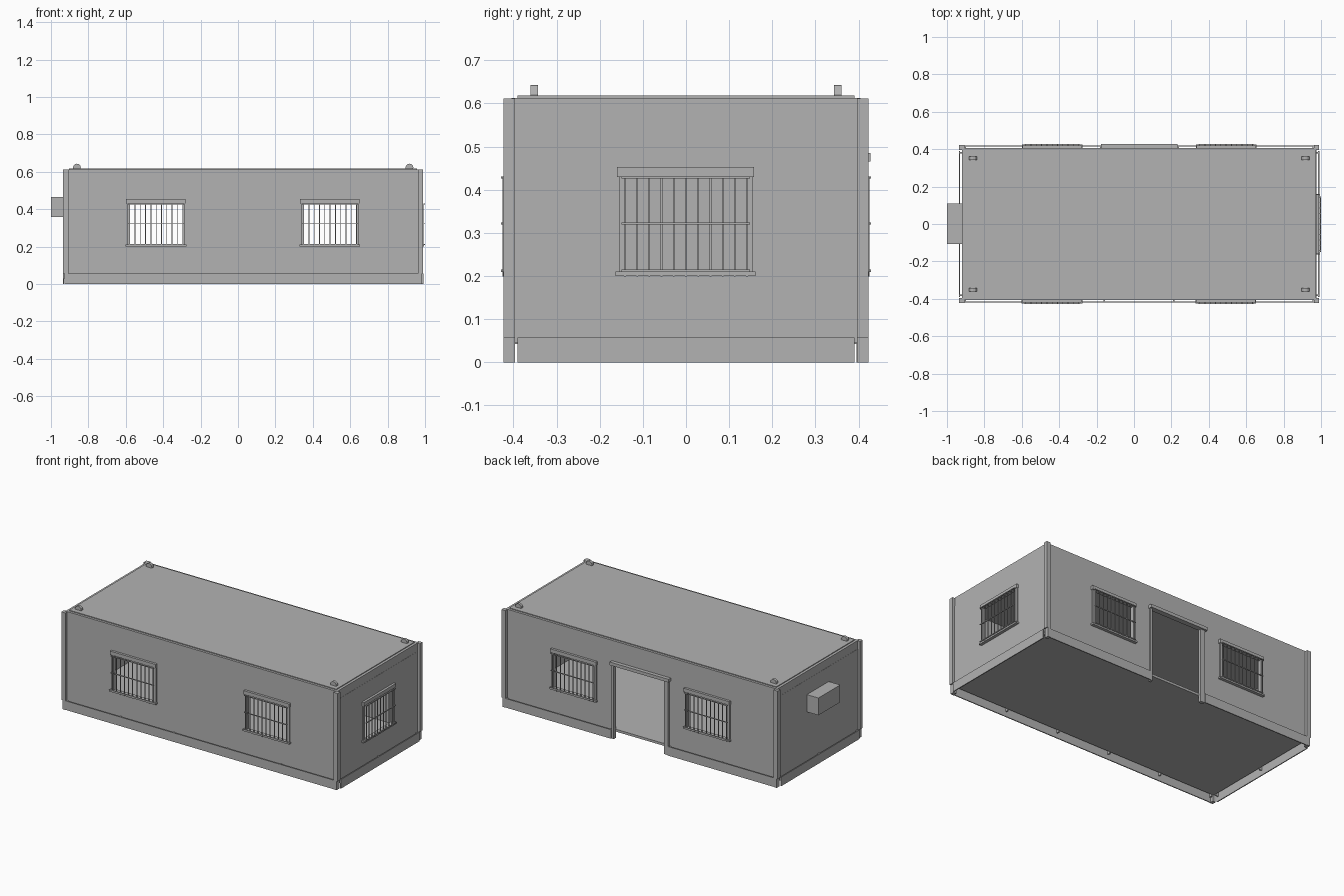
import bpy, bmesh, math
from mathutils import Matrix, Vector

if "Cube" in bpy.data.objects:
    bpy.data.objects.remove(bpy.data.objects["Cube"])

grey = bpy.data.materials.new("plain grey")
grey.diffuse_color = (0.45, 0.45, 0.45, 1)
grey.use_nodes = True
grey.node_tree.nodes["Principled BSDF"].inputs["Base Color"].default_value = grey.diffuse_color

X0, X1, Y = -0.915, 0.97, 0.40      # wall outer limits
XC = (X0 + X1) / 2


def finish(name, bm, mat=None):
    if mat:
        bm.transform(mat)
    bmesh.ops.recalc_face_normals(bm, faces=bm.faces)
    me = bpy.data.meshes.new(name)
    bm.to_mesh(me)
    bm.free()
    ob = bpy.data.objects.new(name, me)
    bpy.context.collection.objects.link(ob)
    me.materials.append(grey)
    return ob


def add_box(bm, x0, x1, y0, y1, z0, z1):
    m = Matrix.Translation(((x0 + x1) / 2, (y0 + y1) / 2, (z0 + z1) / 2))
    m = m @ Matrix.Diagonal((x1 - x0, y1 - y0, z1 - z0, 1))
    bmesh.ops.create_cube(bm, size=1, matrix=m)


def boxes(name, items, mat=None):
    bm = bmesh.new()
    for b in items:
        add_box(bm, *b)
    return finish(name, bm, mat)


# A wall frame: local x along the wall, local -y outward, z up
def place(x, y, deg):
    return Matrix.Translation((x, y, 0)) @ Matrix.Rotation(math.radians(deg), 4, 'Z')


FRONT, BACK = place(XC, -Y, 0), place(XC, Y, 180)
RIGHT, LEFT = place(X1, 0, 90), place(X0, 0, -90)


# Walls: a grid with open cells, given thickness
def wall(name, half, holes, mat):
    us = sorted({-half, half} | {h[0] for h in holes} | {h[1] for h in holes})
    zs = sorted({0.045, 0.56} | {h[2] for h in holes} | {h[3] for h in holes})
    bm = bmesh.new()
    grid = [[bm.verts.new((u, 0, z)) for z in zs] for u in us]
    for i in range(len(us) - 1):
        for j in range(len(zs) - 1):
            u, z = (us[i] + us[i + 1]) / 2, (zs[j] + zs[j + 1]) / 2
            if not any(h[0] < u < h[1] and h[2] < z < h[3] for h in holes):
                bm.faces.new((grid[i][j], grid[i + 1][j], grid[i + 1][j + 1], grid[i][j + 1]))
    bmesh.ops.delete(bm, geom=[v for v in bm.verts if not v.link_faces], context='VERTS')
    ob = finish(name, bm, mat)
    s = ob.modifiers.new("thickness", 'SOLIDIFY')
    s.thickness, s.offset = 0.01, 0


W = 0.465                                     # window distance from wall centre
win = lambda c: (c - 0.143, c + 0.143, 0.208, 0.432)
door = (-0.19, 0.165, 0.045, 0.465)
wall("front_wall", (X1 - X0) / 2, [win(-W), win(W)], FRONT)
wall("back_wall", (X1 - X0) / 2, [win(-W), win(W), door], BACK)
wall("right_wall", Y, [win(0)], RIGHT)
wall("left_wall", Y, [], LEFT)


# Windows: frame and security grille
def window(name, c, mat):
    t = mat @ Matrix.Translation((c, 0, 0))
    boxes(name + "_frame", [
        (-0.16, 0.158, -0.020, 0.005, 0.430, 0.453),
        (-0.163, 0.161, -0.024, 0.005, 0.200, 0.210),
        (-0.155, -0.140, -0.014, 0.005, 0.210, 0.430),
        (0.140, 0.155, -0.014, 0.005, 0.210, 0.430)], t)
    bars = [(u - 0.002, u + 0.002, -0.025, -0.021, 0.199, 0.431)
            for u in [-0.1415 + i * 0.0283 for i in range(11)]]
    rails = [(-0.15, 0.148, -0.029, -0.024, z - 0.0025, z + 0.0025) for z in (0.212, 0.322, 0.428)]
    boxes(name + "_grille", bars + rails, t)


for side, m in (("front", FRONT), ("back", BACK)):
    window(side + "_window_a", -W, m)
    window(side + "_window_b", W, m)
window("right_window", 0, RIGHT)

# Door surround
boxes("door_frame", [
    (-0.205, 0.205, -0.028, 0.005, 0.465, 0.485),
    (-0.200, -0.185, -0.016, 0.005, 0.0, 0.465),
    (0.165, 0.195, -0.016, 0.005, 0.0, 0.465)], BACK)

# Floor, roof beam and roof panel
boxes("floor", [(X0, X1, -Y, Y, 0.042, 0.057)])
boxes("roof_beam", [(X0 - 0.004, X1 + 0.004, -0.405, 0.405, 0.557, 0.613)])
boxes("roof_panel", [(X0 + 0.012, X1 - 0.012, -0.39, 0.39, 0.61, 0.618)])


# Base skirts standing off the floor on small tabs
def skirt(name, spans, mat):
    items = []
    for a, b in spans:
        items.append((a, b, -0.021, -0.015, 0, 0.057))
        n = max(2, round((b - a) / 0.35))
        for i in range(n + 1):
            u = a + 0.01 + (b - a - 0.02) * i / n
            items.append((u - 0.004, u + 0.004, -0.016, 0.002, 0.03, 0.055))
    boxes(name, items, mat)


skirt("front_skirt", [(-0.94, 0.94)], FRONT)
skirt("back_skirt", [(-0.94, -0.20), (0.195, 0.94)], BACK)
skirt("right_skirt", [(-0.39, 0.39)], RIGHT)
skirt("left_skirt", [(-0.39, 0.39)], LEFT)

# Corner posts with slightly smaller feet, and roof lifting lugs
for sx in (-1, 1):
    for sy in (-1, 1):
        xo, yo = (X0 - 0.02, X1 + 0.02)[sx > 0], sy * 0.423
        xi, yi = xo - sx * 0.028, sy * 0.396
        xf = xo - sx * 0.007
        boxes("corner_post", [
            (min(xo, xi), max(xo, xi), min(yo, yi), max(yo, yi), 0.057, 0.611),
            (min(xf, xi), max(xf, xi), min(yo, yi), max(yo, yi), 0.0, 0.057)])
        bm = bmesh.new()
        m = Matrix.Translation((XC + sx * 0.889, sy * 0.352, 0.622)) @ Matrix.Rotation(math.pi / 2, 4, 'X')
        bmesh.ops.create_cone(bm, cap_ends=True, segments=12, radius1=0.021, radius2=0.021,
                              depth=0.017, matrix=m)
        finish("lifting_lug", bm)

# Air conditioner on the left end
boxes("air_conditioner", [(-1.0, X0, -0.107, 0.11, 0.357, 0.466)])
